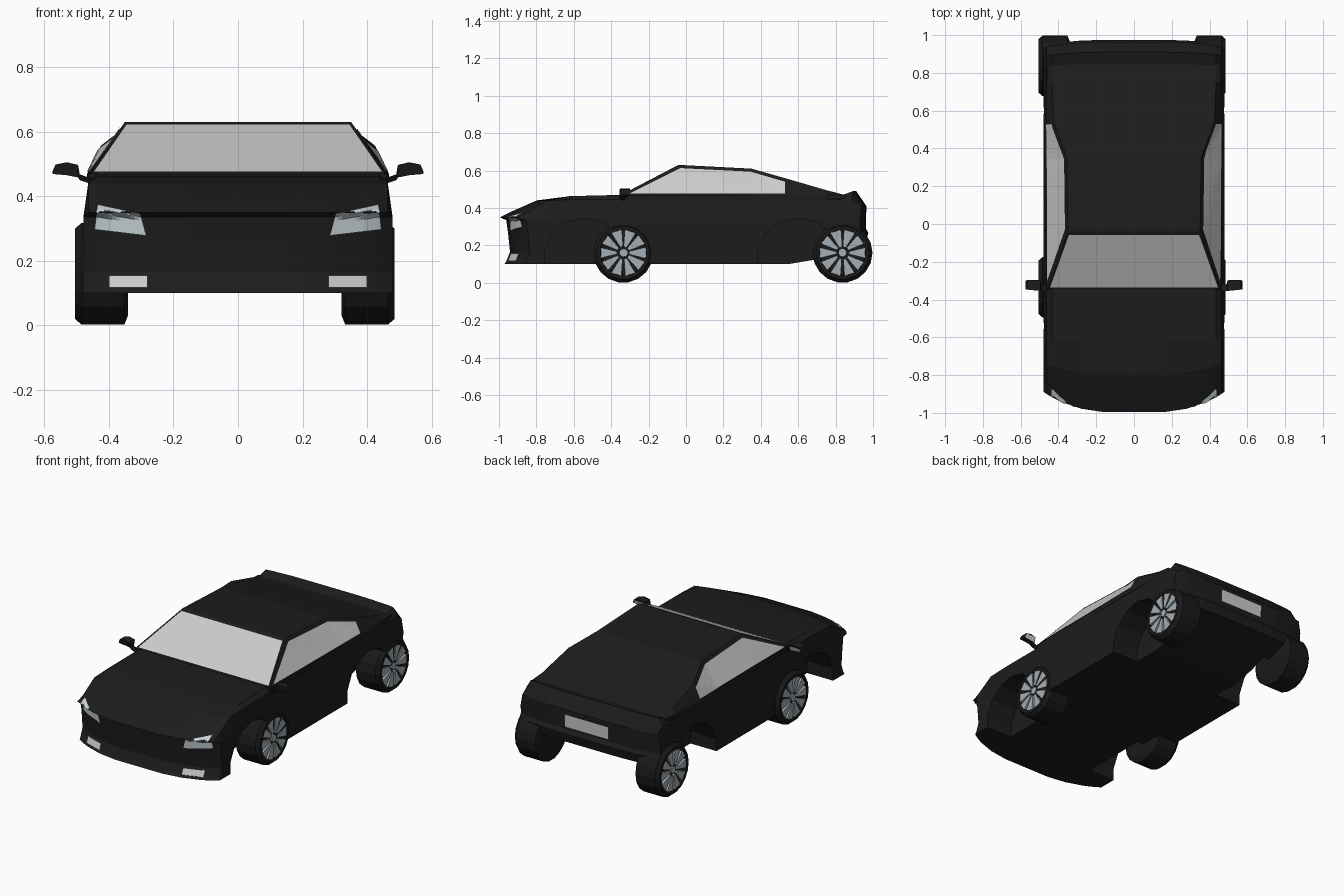
import bpy, bmesh, math
from mathutils import Vector
from mathutils.bvhtree import BVHTree

if "Cube" in bpy.data.objects:
    bpy.data.objects.remove(bpy.data.objects["Cube"])


def material(name, *rgb):
    m = bpy.data.materials.new(name)
    m.diffuse_color = (*rgb, 1)
    m.use_nodes = True
    m.node_tree.nodes["Principled BSDF"].inputs["Base Color"].default_value = m.diffuse_color
    return m


BLACK = material("black_paint", 0.012, 0.012, 0.012)
RUBBER = material("rubber", 0.01, 0.01, 0.01)
GLASS = material("glass", 0.72, 0.72, 0.72)
LAMP = material("lamp", 0.58, 0.66, 0.69)
ALLOY = material("alloy", 0.38, 0.43, 0.46)


def make(name, verts, faces, mat):
    bm = bmesh.new()
    vs = [bm.verts.new(v) for v in verts]
    for f in faces:
        bm.faces.new([vs[i] for i in f])
    bmesh.ops.remove_doubles(bm, verts=bm.verts, dist=1e-5)
    bmesh.ops.recalc_face_normals(bm, faces=bm.faces)
    me = bpy.data.meshes.new(name)
    bm.to_mesh(me)
    bm.free()
    me.materials.append(mat)
    ob = bpy.data.objects.new(name, me)
    bpy.context.collection.objects.link(ob)
    return ob


def loft(name, rings, mat):
    """Skin a list of equal-length closed rings and cap both ends."""
    n = len(rings[0])
    verts = [p for r in rings for p in r]
    faces = [(k * n + i, k * n + (i + 1) % n, (k + 1) * n + (i + 1) % n, (k + 1) * n + i)
             for k in range(len(rings) - 1) for i in range(n)]
    faces += [tuple(range(n)), tuple(range(len(verts) - n, len(verts)))]
    return make(name, verts, faces, mat)


# Lower body: side profile (y, z) lofted across the width
profile = [(-1, .35), (-.95, .375), (-.8, .44), (-.62, .463), (-.33, .47), (.4, .47),
           (.84, .468), (.91, .49), (.965, .41), (.962, .29), (.975, .265), (.96, .21),
           (.7, .125), (.55, .1), (-.975, .1), (-.965, .115), (-.945, .165),
           (-.955, .26), (-.965, .335)]


def body_ring(x, top):
    ring = []
    for y, z in profile:
        a = abs(x) / .47
        front = min(1, max(0, (-.6 - y) / .35))
        rear = min(1, max(0, (y - .8) / .15))
        ring.append((x, y + .105 * front * a ** 3 - .03 * rear * a ** 4, min(z, top)))
    return ring


half = [(.16, 1), (.28, 1), (.39, 1), (.435, 1), (.463, .445), (.478, .34)]
body = loft("body", [body_ring(-x, t) for x, t in reversed(half)] + [body_ring(x, t) for x, t in half], BLACK)


def cylinder(name, x0, x1, y, z, r, n, mat):
    ring = [(y + r * math.cos(math.tau * (i + .5) / n), z + r * math.sin(math.tau * (i + .5) / n))
            for i in range(n)]
    return loft(name, [[(x, *p) for p in ring] for x in (x0, x1)], mat)


# Wheel wells
cutters = []
for s in (-1, 1):
    for y in (-.54, .6):
        c = cylinder("well_cutter", s * .3, s * .6, y, .125, .22, 14, BLACK)
        c.hide_render = True
        m = body.modifiers.new("well", 'BOOLEAN')
        m.object, m.operation, m.solver = c, 'DIFFERENCE', 'EXACT'
        cutters.append(c)
bpy.context.view_layer.update()
dg = bpy.context.evaluated_depsgraph_get()
cut = bpy.data.meshes.new_from_object(body.evaluated_get(dg))
body.modifiers.clear()
body.data = cut
for c in cutters:
    bpy.data.objects.remove(c)

# Cabin: sections along y (y, roof half width, roof z, base half width)
sections = [(-.345, .455, .471, .462), (-.04, .35, .63, .462), (.35, .355, .61, .465),
            (.54, .425, .556, .467), (.75, .435, .495, .462), (.85, .435, .468, .455)]
cabin = loft("cabin", [[(-b, y, .445), (-b, y, .469), (-t, y, z), (t, y, z), (b, y, .469), (b, y, .445)]
                       for y, t, z, b in sections], BLACK)


def patch(name, base, corners, direction, mat, nu=8, nv=4, off=.004):
    """Lay a four-cornered panel on a base surface by casting rays."""
    bvh = BVHTree.FromObject(base, bpy.context.evaluated_depsgraph_get())
    d = Vector(direction)
    a, b, c, e = map(Vector, corners)
    verts = []
    for j in range(nv + 1):
        for i in range(nu + 1):
            u, v = i / nu, j / nv
            p = a.lerp(b, u).lerp(e.lerp(c, u), v)
            hit = bvh.ray_cast(p - d * 3, d)[0] or p
            verts.append(hit - d * off)
    w = nu + 1
    faces = [(j * w + i, j * w + i + 1, (j + 1) * w + i + 1, (j + 1) * w + i)
             for j in range(nv) for i in range(nu)]
    return make(name, verts, faces, mat)


def front(pts, s=1):
    return [(s * x, 0, z) for x, z in pts]


def side(pts):
    return [(0, y, z) for y, z in pts]


bpy.context.view_layer.update()
# Windscreen, number plate
patch("windscreen", cabin, front([(-.345, .622), (.345, .622), (.445, .477), (-.445, .477)]), (0, 1, 0), GLASS, 1, 1)
patch("rear_plate", body, front([(-.15, .385), (.15, .385), (.15, .305), (-.15, .305)]), (0, -1, 0), GLASS, 4, 4, .008)

for s, tag in ((-1, "left"), (1, "right")):
    # Side windows
    patch("front_side_window_" + tag, cabin,
          side([(-.03, .613), (.345, .594), (.345, .476), (-.305, .476)]), (-s, 0, 0), GLASS)
    patch("rear_side_window_" + tag, cabin,
          side([(.345, .594), (.53, .54), (.53, .476), (.345, .476)]), (-s, 0, 0), GLASS)
    # Lamps
    patch("headlight_" + tag, body,
          front([(.302, .346), (.435, .375), (.444, .297), (.284, .278)], s), (0, 1, 0), LAMP, 12, 6, .006)
    patch("fog_light_" + tag, body,
          front([(.28, .155), (.4, .155), (.4, .117), (.28, .117)], s), (0, 1, 0), GLASS, 6, 3, .01)
    # Door mirrors: stalk, shell and glass
    shell = [(.455, .438, .455), (.49, .45, .468), (.495, .458, .497),
             (.53, .465, .505), (.565, .468, .498), (.575, .47, .475)]
    rings = []
    for x, lo, hi in shell:
        rear = -.3 if x > .49 else -.32
        rings.append([(s * x, -.355 + .1 * max(0, x - .49), hi), (s * x, rear, hi),
                      (s * x, rear - .01, lo), (s * x, -.34, lo)])
    loft("mirror_" + tag, rings, BLACK)
    make("mirror_glass_" + tag, [(s * .5, -.296, .494), (s * .565, -.296, .494),
                                 (s * .57, -.306, .472), (s * .5, -.306, .464)], [(0, 1, 2, 3)], GLASS)

# Wheels: lathed tyre, alloy spokes and hub
tyre = [(.0, -.082), (.13, -.082), (.16, -.07), (.16, .062), (.142, .083), (.124, .083), (.12, .066), (.0, .066)]


def polar(x, y, r, a):
    return (x, y + r * math.cos(a), .16 + r * math.sin(a))


def wheel(name, cx, y, s):
    n = 18
    verts = [polar(cx + s * o, y, r, math.tau * i / n) for r, o in tyre[1:-1] for i in range(n)]
    k = len(tyre) - 2
    rings = [verts[j * n:(j + 1) * n] for j in range(k)]
    loft(name + "_tyre", rings, RUBBER)
    verts, faces = [], []
    for i in range(10):
        a = math.tau * i / 10
        b = len(verts)
        for o in (.064, .081):
            for r, da in ((.034, -.2), (.124, -.23), (.124, .23), (.034, .2)):
                verts.append(polar(cx + s * o, y, r, a + da))
        faces += [(b, b + 1, b + 2, b + 3), (b + 4, b + 5, b + 6, b + 7)]
        faces += [(b + q, b + (q + 1) % 4, b + 4 + (q + 1) % 4, b + 4 + q) for q in range(4)]
    make(name + "_spokes", verts, faces, ALLOY)
    cylinder(name + "_hub", cx + s * .06, cx + s * .079, y, .16, .022, 10, ALLOY)


for y, end in ((-.335, "front"), (.837, "rear")):
    wheel(end + "_left_wheel", -.422, y, -1)
    wheel(end + "_right_wheel", .402, y, 1)
